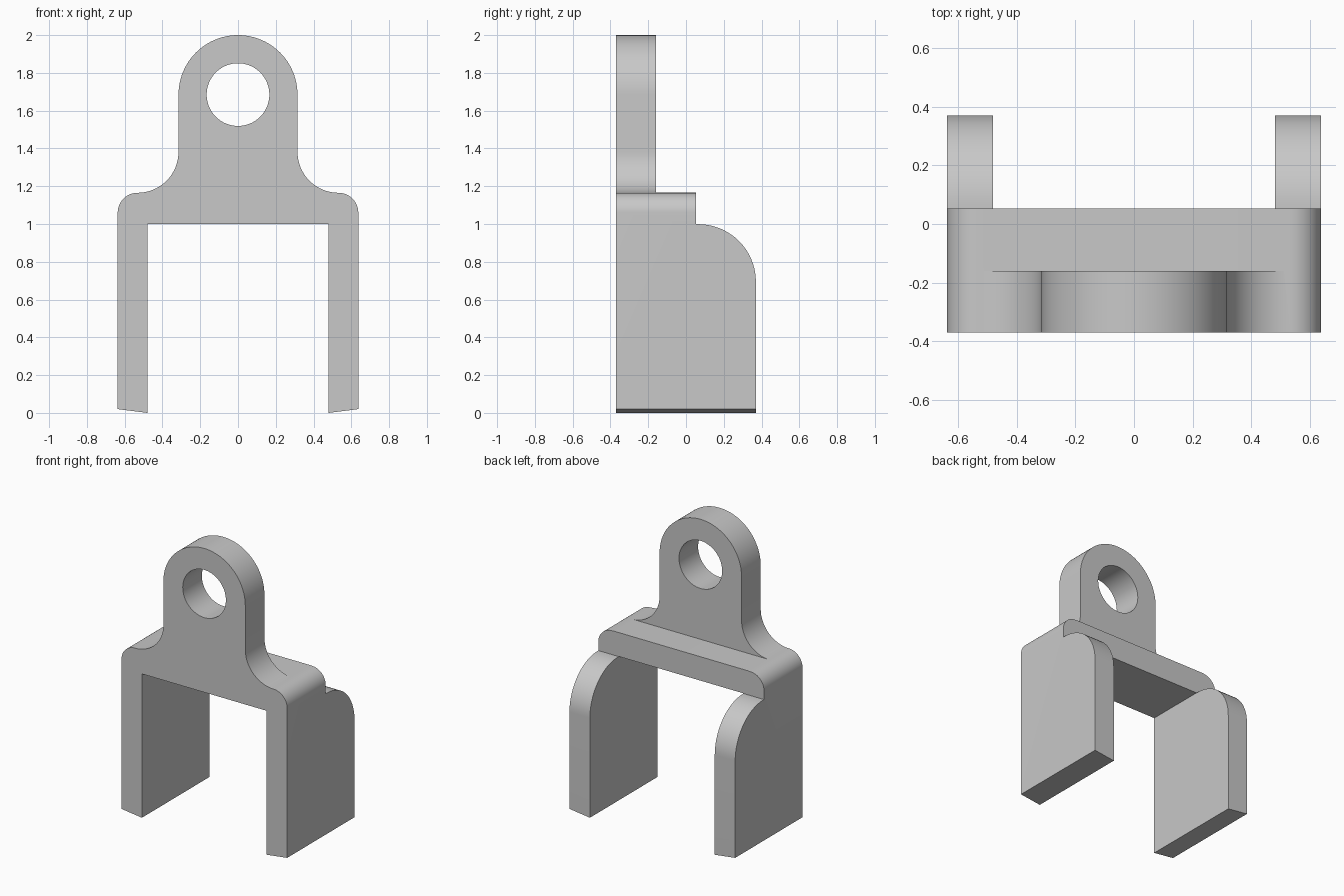
import bpy, bmesh
from math import cos, sin, radians
from mathutils import Vector

cube = bpy.data.objects.get("Cube")
if cube:
    bpy.data.objects.remove(cube, do_unlink=True)

# Main dimensions
OUT, INN = 0.637, 0.48            # leg outer and inner x
FRONT, BACK = -0.37, 0.37         # leg depth
LUG_R, HOLE_R, HOLE_Z = 0.315, 0.166, 1.685
SHELF, UNDER = 1.165, 1.0         # bridge top and underside
CORNER = 0.105                    # rounded bridge corner
FILLET = OUT - CORNER - LUG_R     # lug to bridge fillet

grey = bpy.data.materials.new("plain grey")
grey.use_nodes = True
grey.diffuse_color = (0.58, 0.58, 0.58, 1)
grey.node_tree.nodes["Principled BSDF"].inputs["Base Color"].default_value = grey.diffuse_color


def arc(cx, cz, r, start, end, steps):
    angles = [radians(start + (end - start) * i / steps) for i in range(steps + 1)]
    return [(cx + r * cos(a), cz + r * sin(a)) for a in angles]


def prism(name, points, place, axis):
    """Extrude a closed outline along an axis vector."""
    bm = bmesh.new()
    face = bm.faces.new([bm.verts.new(place(u, v)) for u, v in points])
    grown = bmesh.ops.extrude_face_region(bm, geom=[face])["geom"]
    bmesh.ops.translate(bm, vec=Vector(axis),
                        verts=[g for g in grown if isinstance(g, bmesh.types.BMVert)])
    bmesh.ops.recalc_face_normals(bm, faces=bm.faces)
    mesh = bpy.data.meshes.new(name)
    bm.to_mesh(mesh)
    bm.free()
    mesh.materials.append(grey)
    obj = bpy.data.objects.new(name, mesh)
    bpy.context.collection.objects.link(obj)
    return obj


# Front outline: leg, rounded corner, fillet and half the lug, then mirrored
right_half = [(INN, UNDER), (INN, 0), (OUT, 0.02)]
right_half += arc(OUT - CORNER, SHELF - CORNER, CORNER, 0, 90, 12)
right_half += arc(LUG_R + FILLET, SHELF + FILLET, FILLET, 270, 180, 16)[1:]
right_half += arc(0, HOLE_Z, LUG_R, 0, 90, 24)
left_half = [(-x, z) for x, z in reversed(right_half[:-1])]
bracket = prism("clevis_bracket", right_half + left_half,
                lambda u, v: (u, -0.6, v), (0, 1.2, 0))

# Side outline: thin lug, deeper bridge, full depth legs with a rounded rear corner
side = [(FRONT, -0.2), (BACK, -0.2)]
side += arc(0.065, UNDER - 0.306, BACK - 0.065, 0, 90, 20)
side += [(0.053, UNDER - 0.001), (0.053, SHELF + 0.001),
         (-0.16, SHELF + 0.001), (-0.16, 2.2), (FRONT, 2.2)]
side_shape = prism("side_shape_helper", side, lambda u, v: (-1, u, v), (2, 0, 0))

# Pin hole through the lug
hole = prism("pin_hole_helper", arc(0, HOLE_Z, HOLE_R, 0, 360, 64)[:-1],
             lambda u, v: (u, -0.8, v), (0, 1.6, 0))

for helper, operation in ((side_shape, "INTERSECT"), (hole, "DIFFERENCE")):
    mod = bracket.modifiers.new(helper.name, "BOOLEAN")
    mod.operation, mod.object, mod.solver = operation, helper, "EXACT"

# Bake the cuts and drop the helpers
bpy.context.view_layer.update()
result = bracket.evaluated_get(bpy.context.evaluated_depsgraph_get())
baked = bpy.data.meshes.new_from_object(result)
bracket.modifiers.clear()
bracket.data = baked
for helper in (side_shape, hole):
    bpy.data.objects.remove(helper, do_unlink=True)

# Smooth rounded surfaces, sharp edges elsewhere
bpy.ops.object.select_all(action="DESELECT")
bracket.select_set(True)
bpy.context.view_layer.objects.active = bracket
bpy.ops.object.shade_smooth_by_angle(angle=radians(25))
